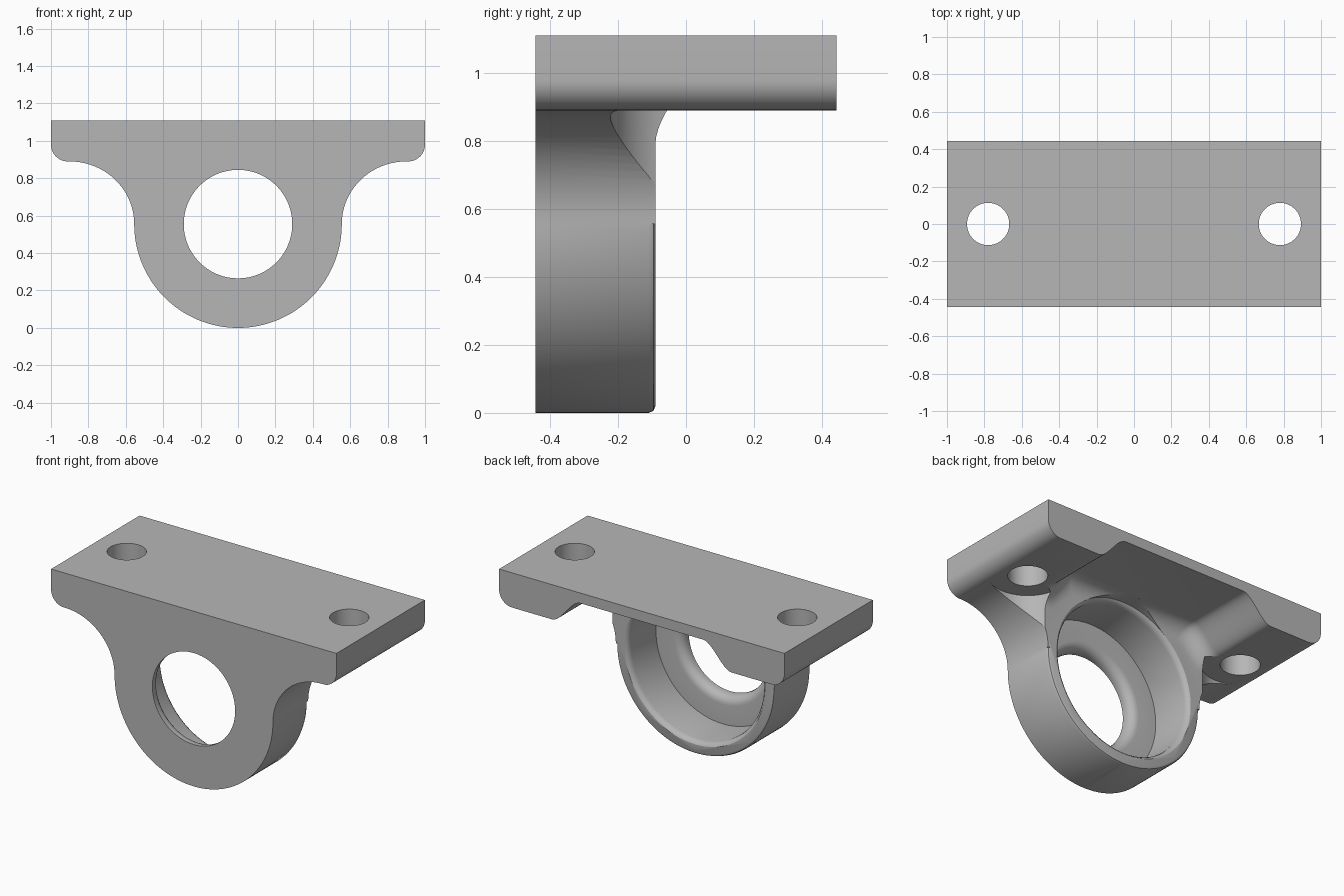
import bpy
import bmesh
from math import sin, cos, pi, radians

if "Cube" in bpy.data.objects:
    bpy.data.objects.remove(bpy.data.objects["Cube"], do_unlink=True)

RING_R = 0.555      # outer radius and centre height of the ring
FRONT, WALL, BACK = -0.443, -0.09, 0.443
PAD_Z, TOP_Z, CEIL_Z = 0.89, 1.11, 1.045


def loft(name, sections):
    """Closed solid through matching loops of points."""
    bm = bmesh.new()
    loops = [[bm.verts.new(p) for p in s] for s in sections]
    n = len(loops[0])
    for a, b in zip(loops, loops[1:]):
        for i in range(n):
            j = (i + 1) % n
            bm.faces.new((a[i], a[j], b[j], b[i]))
    bm.faces.new(loops[0])
    bm.faces.new(loops[-1])
    bmesh.ops.recalc_face_normals(bm, faces=bm.faces)
    mesh = bpy.data.meshes.new(name)
    bm.to_mesh(mesh)
    bm.free()
    obj = bpy.data.objects.new(name, mesh)
    bpy.context.collection.objects.link(obj)
    return obj


def mirrored(half):
    """Complete a right-hand outline whose first point lies on the centre line."""
    return half + [(-x, z) for x, z in reversed(half) if x > 1e-6]


def at_y(outline, y):
    return [(x, y, z) for x, z in outline]


def arc(cx, cz, rx, rz, start, end, steps):
    angles = [radians(start + (end - start) * i / steps) for i in range(steps + 1)]
    return [(cx + rx * cos(a), cz + rz * sin(a)) for a in angles]


def cylinder(name, x, y, r, z0, z1, steps=64):
    circle = arc(x, y, r, r, 0, 360 - 360 / steps, steps - 1)
    return loft(name, [[(px, py, z) for px, py in circle] for z in (z0, z1)])


def cut(target, cutter):
    cutter.hide_render = True
    mod = target.modifiers.new("cut", 'BOOLEAN')
    mod.operation = 'DIFFERENCE'
    mod.solver = 'EXACT'
    mod.object = cutter
    bpy.context.view_layer.objects.active = target
    bpy.ops.object.modifier_apply(modifier=mod.name)
    bpy.data.objects.remove(cutter, do_unlink=True)


# Bracket outline: ring, sweeping shoulders, rounded plate ends
half = arc(0, RING_R, RING_R, RING_R, -90, 0, 32)
half[0] = (0, 0)
half += arc(0.9, RING_R, 0.345, PAD_Z - RING_R, 180, 90, 20)[1:]
half += arc(0.91, PAD_Z + 0.09, 0.09, 0.09, -90, 0, 10)
half.append((1, TOP_Z))
outline = mirrored(half)
bracket = loft("bearing_bracket", [at_y(outline, FRONT), at_y(outline, BACK)])


# Space behind the ring, with a relieved ceiling and a filleted corner
def underside(drop):
    pts = [(0, CEIL_Z - drop)]
    for i in range(13):
        t = i / 12
        s = t * t * (3 - 2 * t)
        pts.append((0.43 + 0.2 * t - 0.6 * drop, CEIL_Z - (CEIL_Z - PAD_Z) * s - drop))
    pts += [(1.1, PAD_Z - drop), (1.1, -0.2)]
    return mirrored(pts)


FILLET = 0.1
sections = []
for i in range(9):
    a = i / 8 * pi / 2
    sections.append(at_y(underside(FILLET * (1 - sin(a))), WALL + FILLET * (1 - cos(a))))
sections.append(at_y(underside(0), 0.6))
cut(bracket, loft("rear_cutter", sections))

# Rounded outer edge on the lower half of the ring
rim = [(0.535, WALL), (0.535, 0), (0.65, 0), (0.65, -0.11), (RING_R, -0.11), (0.549, -0.096)]
cut(bracket, loft("rim_cutter", [
    [(r * cos(a), y, RING_R + r * sin(a)) for r, y in rim]
    for a in (pi + pi * i / 64 for i in range(65))]))

# Stepped bore: front opening, flared lip, bearing seat, rounded rim
bore = [(0.29, -0.6), (0.29, -0.425)]
bore += arc(0.345, -0.425, 0.055, 0.055, 180, 90, 6)[1:]
bore += [(0.47, -0.37), (0.47, -0.125), (0.474, -0.108), (0.482, -0.096),
         (0.492, WALL), (0.492, 0), (0.47, 0.03), (0.47, 0.15)]
cut(bracket, loft("bore_cutter", [
    at_y(arc(0, RING_R, r, r, 0, 356.25, 95), y) for r, y in bore]))

# Bolt holes and the clearance around them
for side in (-1, 1):
    cut(bracket, cylinder("clearance_cutter", side * 0.78, 0, 0.222, -0.2, PAD_Z))
    cut(bracket, cylinder("bolt_hole_cutter", side * 0.78, 0, 0.113, 0.5, 1.3))

# Plain grey metal
grey = bpy.data.materials.new("grey_metal")
grey.use_nodes = True
colour = (0.47, 0.47, 0.47, 1)
grey.diffuse_color = colour
grey.node_tree.nodes["Principled BSDF"].inputs["Base Color"].default_value = colour
bracket.data.materials.clear()
bracket.data.materials.append(grey)
for face in bracket.data.polygons:
    face.material_index = 0

bpy.ops.object.select_all(action='DESELECT')
bracket.select_set(True)
bpy.context.view_layer.objects.active = bracket
bpy.ops.object.shade_smooth_by_angle(angle=radians(30))
